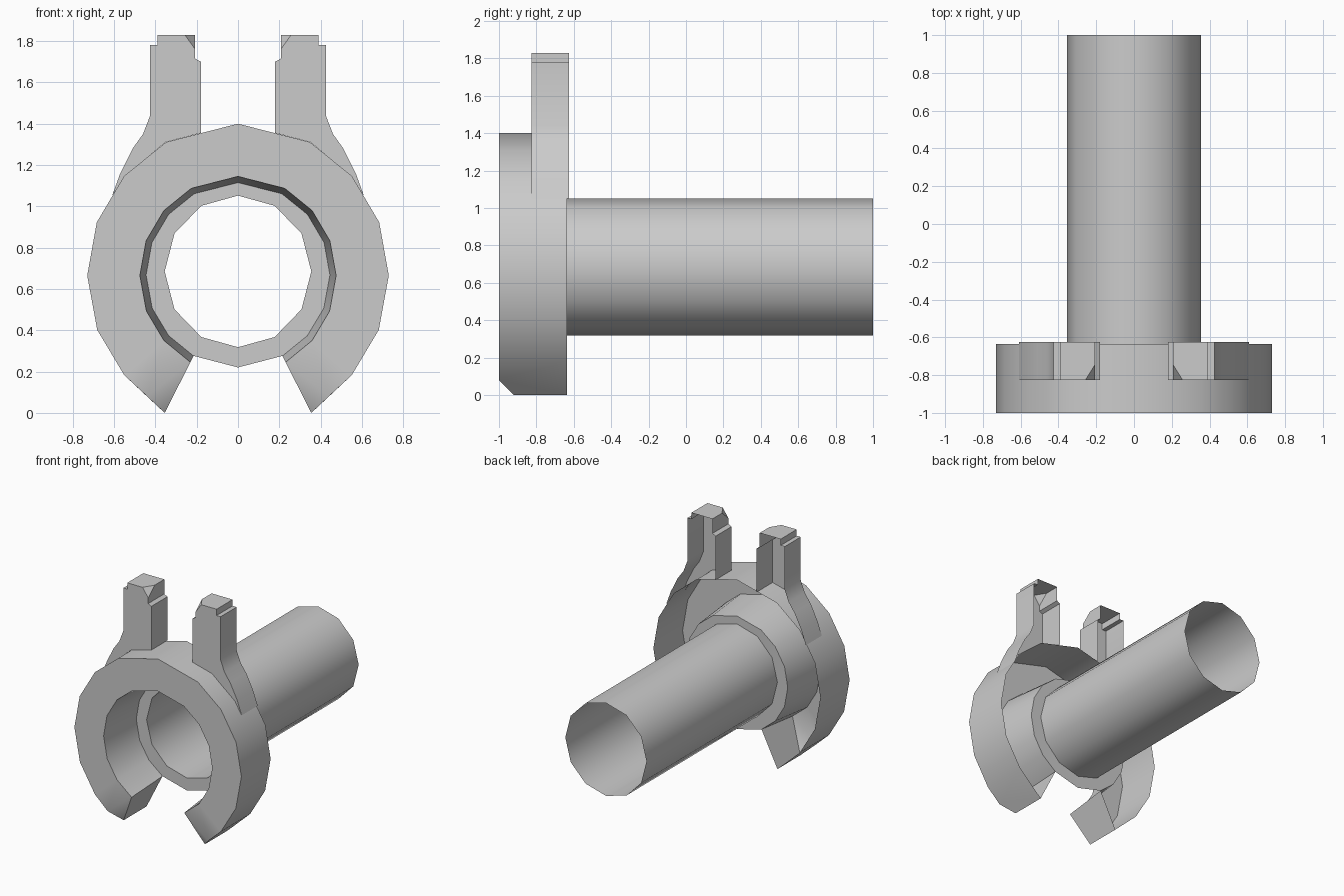
import bpy, bmesh, math
from mathutils import Vector

if "Cube" in bpy.data.objects:
    bpy.data.objects.remove(bpy.data.objects["Cube"])

grey = bpy.data.materials.new("plain grey")
grey.use_nodes = True
colour = (0.6, 0.6, 0.6, 1)
grey.diffuse_color = colour
grey.node_tree.nodes["Principled BSDF"].inputs["Base Color"].default_value = colour

FRONT, BACK = -1.0, -0.635
ANGLES = [0, 28.5, 49, 69.5, 90, 111, 131, 151]


def finish(name, bm, mirror=False):
    """Turn a bmesh into a smooth-by-angle object, optionally mirrored over x."""
    bmesh.ops.recalc_face_normals(bm, faces=bm.faces)
    mesh = bpy.data.meshes.new(name)
    bm.to_mesh(mesh)
    bm.free()
    obj = bpy.data.objects.new(name, mesh)
    bpy.context.collection.objects.link(obj)
    mesh.materials.append(grey)
    bpy.ops.object.select_all(action="DESELECT")
    obj.select_set(True)
    bpy.context.view_layer.objects.active = obj
    if mirror:
        mod = obj.modifiers.new("mirror", "MIRROR")
        mod.merge_threshold = 0.0005
        bpy.ops.object.modifier_apply(modifier=mod.name)
    bpy.ops.object.shade_smooth_by_angle(angle=math.radians(35))
    return obj


def arc(bm, angles, rx, rz, cz, y):
    """Vertices on an ellipse, angles measured from the top."""
    return [bm.verts.new((rx * math.sin(math.radians(a)), y,
                          cz + rz * math.cos(math.radians(a)))) for a in angles]


def strip(bm, a, b):
    for i in range(len(a) - 1):
        bm.faces.new((a[i], a[i + 1], b[i + 1], b[i]))


# Open collar: a hollow C-shaped channel with no back wall
bm = bmesh.new()
inner_back = arc(bm, ANGLES, 0.445, 0.4475, 0.6675, BACK)
inner_front = arc(bm, ANGLES, 0.475, 0.48, 0.665, FRONT)
outer_front = arc(bm, ANGLES, 0.73, 0.735, 0.665, FRONT)
outer_back = arc(bm, ANGLES, 0.73, 0.735, 0.665, BACK)
# Collar tip with its corner cut off
outer_front[-1].co = (0.44, FRONT, 0.08)
outer_back[-1].co = (0.355, BACK, 0)
tip = bm.verts.new((0.355, -0.92, 0))
strip(bm, inner_back, inner_front)
strip(bm, inner_front, outer_front)
strip(bm, outer_front[:-1], outer_back[:-1])
bm.faces.new((outer_front[-2], outer_front[-1], tip, outer_back[-1], outer_back[-2]))
bm.faces.new((inner_front[-1], tip, outer_front[-1]))
bm.faces.new((inner_back[-1], outer_back[-1], tip, inner_front[-1]))
finish("collar", bm, mirror=True)

# Flange joining collar to tube
bm = bmesh.new()
rim = arc(bm, [-a for a in ANGLES[:0:-1]] + ANGLES + [180], 0.445, 0.4475, 0.6675, BACK)
hole = arc(bm, range(0, 360, 30), 0.355, 0.367, 0.685, BACK)
edges = [bm.edges.new((loop[i - 1], loop[i])) for loop in (rim, hole) for i in range(len(loop))]
bmesh.ops.bridge_loops(bm, edges=edges)
finish("flange", bm)

# Open-ended tube
bm = bmesh.new()
ends = [arc(bm, range(0, 360, 30), 0.355, 0.367, 0.685, y) for y in (BACK, 1.0)]
strip(bm, *[e + e[:1] for e in ends])
finish("tube", bm)

# Upright prongs: stepped, flared shells open at the back
profile = [(0.18, 1.355), (0.18, 1.70), (0.207, 1.715), (0.207, 1.83), (0.39, 1.83),
           (0.39, 1.78), (0.425, 1.78), (0.425, 1.44), (0.46, 1.35), (0.51, 1.28),
           (0.57, 1.16), (0.61, 1.05), (0.549, 1.147), (0.35, 1.311)]
bm = bmesh.new()
front, back = [[bm.verts.new((x, y, z)) for x, z in profile] for y in (-0.825, -0.625)]
bm.faces.new(front)
strip(bm, front[:12], back[:12])
# Cut the inner front corner of the prong top
a, b, c = Vector((0.207, -0.825, 1.76)), Vector((0.257, -0.825, 1.83)), Vector((0.207, -0.745, 1.83))
normal = (b - a).cross(c - a)
if normal.z < 0:
    normal.negate()
cut = bmesh.ops.bisect_plane(bm, geom=bm.verts[:] + bm.edges[:] + bm.faces[:],
                             plane_co=a, plane_no=normal, clear_outer=True)
bmesh.ops.edgenet_fill(bm, edges=[e for e in cut["geom_cut"] if isinstance(e, bmesh.types.BMEdge)])
finish("prongs", bm, mirror=True)
